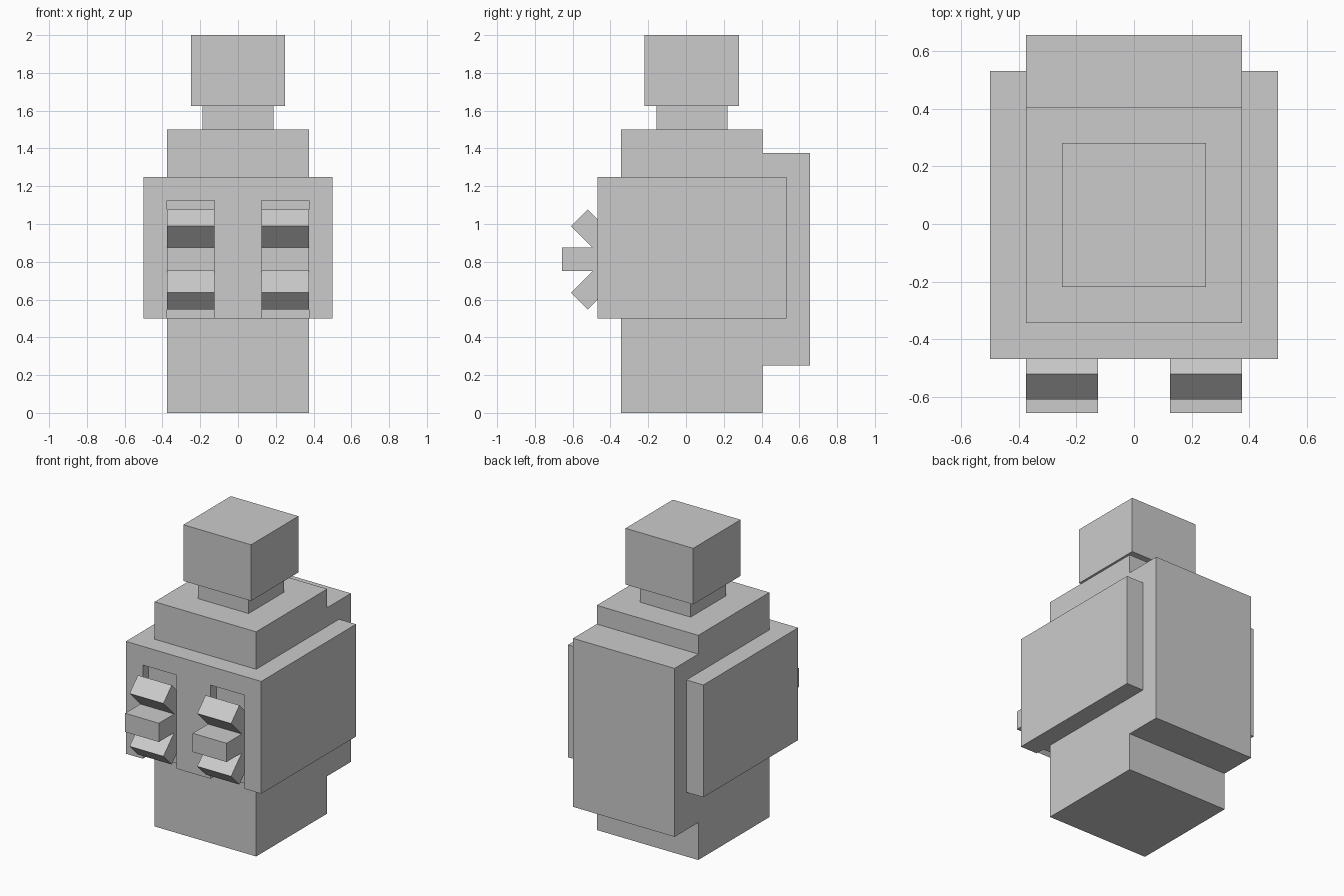
import bpy, math
from mathutils import Matrix, Vector

if "Cube" in bpy.data.objects:
    bpy.data.objects.remove(bpy.data.objects["Cube"])


def box(name, lo, hi, pivot=None, angle=0):
    """Box between two corners, optionally turned about an x-axis pivot."""
    bpy.ops.mesh.primitive_cube_add(size=1)
    ob = bpy.context.object
    ob.name = name
    lo, hi = Vector(lo), Vector(hi)
    mat = Matrix.Translation((lo + hi) / 2) @ Matrix.Diagonal((*(hi - lo), 1))
    if pivot:
        p = Matrix.Translation(pivot)
        mat = p @ Matrix.Rotation(angle, 4, 'X') @ p.inverted() @ mat
    ob.data.transform(mat)
    return ob


# Stacked core: torso, neck and head
box("torso", (-0.375, -0.344, 0), (0.375, 0.406, 1.5))
box("neck", (-0.1875, -0.156, 1.5), (0.1875, 0.219, 1.625))
box("head", (-0.25, -0.219, 1.625), (0.25, 0.281, 2))

# Pack on the back
box("back_pack", (-0.375, 0.406, 0.25), (0.375, 0.656, 1.375))

# Wide jacket with two shallow front recesses open at the bottom
jacket = box("jacket", (-0.5, -0.469, 0.5), (0.5, 0.531, 1.25))
for x in (-0.375, 0.125):
    cutter = box("recess_cutter", (x, -0.6, 0.4), (x + 0.25, -0.4065, 1.125))
    cutter.hide_render = True
    mod = jacket.modifiers.new("recess", 'BOOLEAN')
    mod.operation, mod.object, mod.solver = 'DIFFERENCE', cutter, 'EXACT'
    bpy.context.view_layer.objects.active = jacket
    bpy.ops.object.modifier_apply(modifier=mod.name)
    bpy.data.objects.remove(cutter)

# Three fins fanning out of each recess
for side, x in (("left", -0.375), ("right", 0.125)):
    for place, deg in (("upper", -45), ("middle", 0), ("lower", 45)):
        box(f"{side}_{place}_fin", (x, -0.656, 0.75), (x + 0.25, -0.344, 0.875),
            pivot=(0, -0.344, 0.8125), angle=math.radians(deg))
